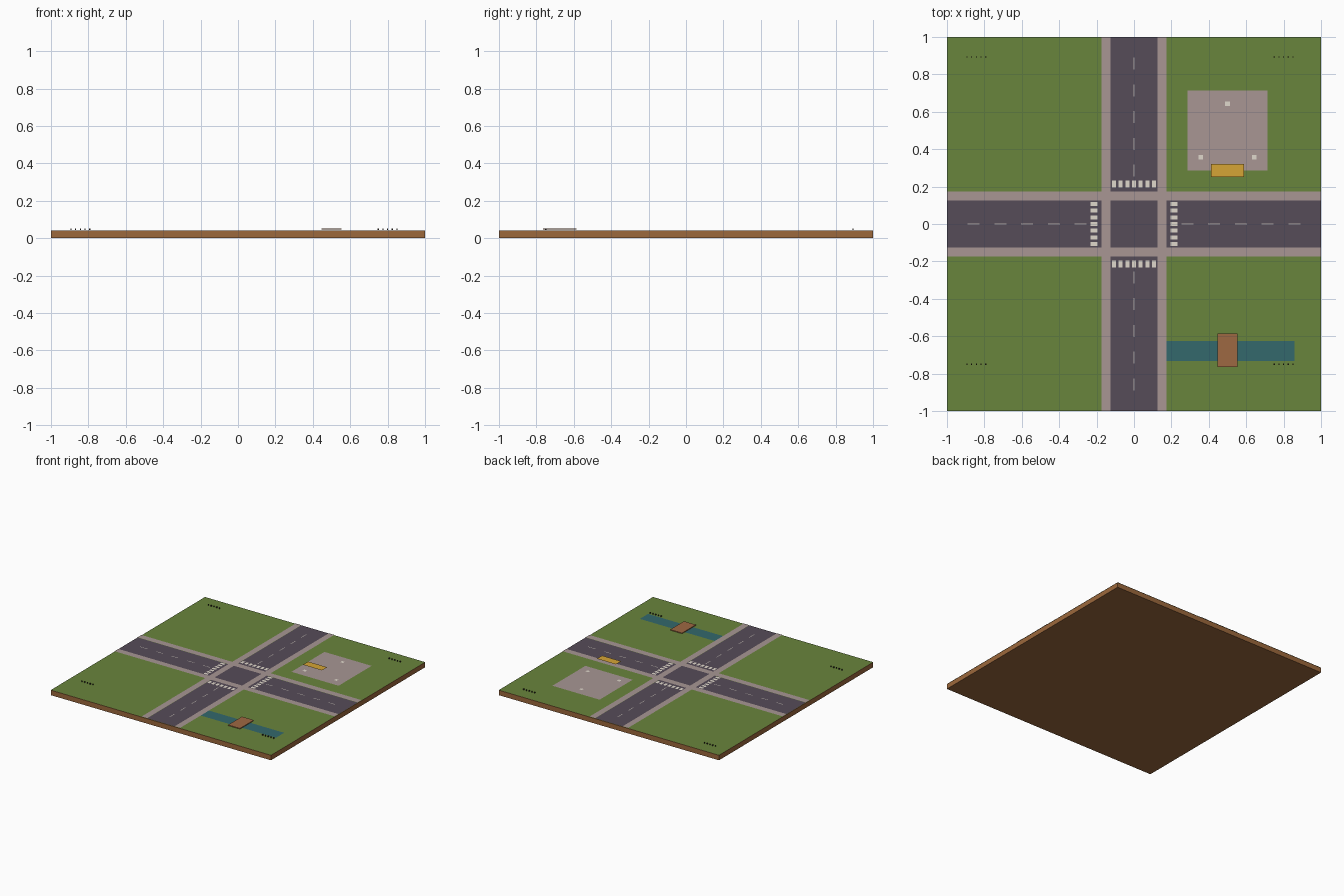
import bpy, bmesh
from mathutils import Matrix, Vector

if "Cube" in bpy.data.objects:
    bpy.data.objects.remove(bpy.data.objects["Cube"])

U = 1 / 28  # layout module


def material(name, hexcode):
    def lin(c):
        c /= 255
        return c / 12.92 if c <= 0.04045 else ((c + 0.055) / 1.055) ** 2.4
    m = bpy.data.materials.new(name)
    m.diffuse_color = [lin(int(hexcode[i:i + 2], 16)) for i in (0, 2, 4)] + [1]
    m.use_nodes = True
    m.node_tree.nodes["Principled BSDF"].inputs["Base Color"].default_value = m.diffuse_color
    return m


soil = material("soil", "9C683C")
grass = material("grass", "69853C")
asphalt = material("asphalt", "564C58")
paving = material("paving", "A89694")
paint = material("paint", "E0D8CC")
dash_paint = material("dash_paint", "B8B0AC")
water = material("water", "33686C")
wood = material("wood", "9E6842")
gold = material("gold", "D6A536")
dark = material("dark", "33281F")


def finish(name, bm, mat):
    me = bpy.data.meshes.new(name)
    bm.to_mesh(me)
    bm.free()
    me.materials.append(mat)
    ob = bpy.data.objects.new(name, me)
    bpy.context.collection.objects.link(ob)
    return ob


def sheets(name, rects, z, mat):
    """Flat rectangles given as (centre x, centre y, width, depth)."""
    bm = bmesh.new()
    for x, y, w, d in rects:
        bm.faces.new([bm.verts.new((x + sx * w / 2, y + sy * d / 2, z))
                      for sx, sy in ((-1, -1), (1, -1), (1, 1), (-1, 1))])
    return finish(name, bm, mat)


def boxes(name, rects, z0, z1, mat):
    bm = bmesh.new()
    for x, y, w, d in rects:
        m = Matrix.Translation((x, y, (z0 + z1) / 2)) @ Matrix.Diagonal((w, d, z1 - z0, 1))
        bmesh.ops.create_cube(bm, size=1, matrix=m)
    return finish(name, bm, mat)


def both_ways(rects):
    """Repeat a layout along the other street."""
    return rects + [(y, x, d, w) for x, y, w, d in rects]


# Ground slab and lawn
boxes("ground_slab", [(0, 0, 2, 2)], 0, 0.041, soil)
sheets("lawn", [(0, 0, 2, 2)], 0.043, grass)

# Crossing streets and pavements
sheets("street_north_south", [(0, 0, 0.25, 2)], 0.0442, asphalt)
sheets("street_east_west", [(0, 0, 2, 0.25)], 0.0444, asphalt)
sheets("pavements_north_south", [(s * 0.15, 0, 0.05, 2) for s in (-1, 1)], 0.0458, paving)
sheets("pavements_east_west", [(0, s * 0.15, 2, 0.05) for s in (-1, 1)], 0.046, paving)

# Lane dashes and zebra crossings
sheets("lane_dashes", both_ways([(0, s * k * 4 * U, 0.006, 0.064)
                                 for s in (-1, 1) for k in range(2, 7)]), 0.0455, dash_paint)
sheets("zebra_crossings", both_ways([(i * U, s * 6 * U, 0.0214, 0.036)
                                     for s in (-1, 1) for i in range(-3, 4)]), 0.0457, paint)

# Plaza with three pads and a floating awning
sheets("plaza", [(0.5, 0.5, 12 * U, 12 * U)], 0.0448, paving)
sheets("plaza_pads", [(0.5, 18 * U, 0.025, 0.025), (10 * U, 10 * U, 0.025, 0.025),
                      (18 * U, 10 * U, 0.025, 0.025)], 0.0465, paint)
sheets("awning", [(0.5, 8 * U, 0.174, 0.068)], 0.15, gold)

# Canal and footbridge
sheets("canal", [(0.5, -19 * U, 20 * U, 3 * U)], 0.0445, water)
boxes("footbridge", [(0.5, -19 * U + 0.003, 3 * U, 5 * U)], 0.047, 0.053, wood)

# Rows of tiny stakes in each corner
boxes("corner_stakes", [((x0 + 0.7 * i) * U, y * U, 0.006, 0.006)
                        for x0 in (-25, 21) for y in (25, -21) for i in range(5)],
      0.043, 0.053, dark)
